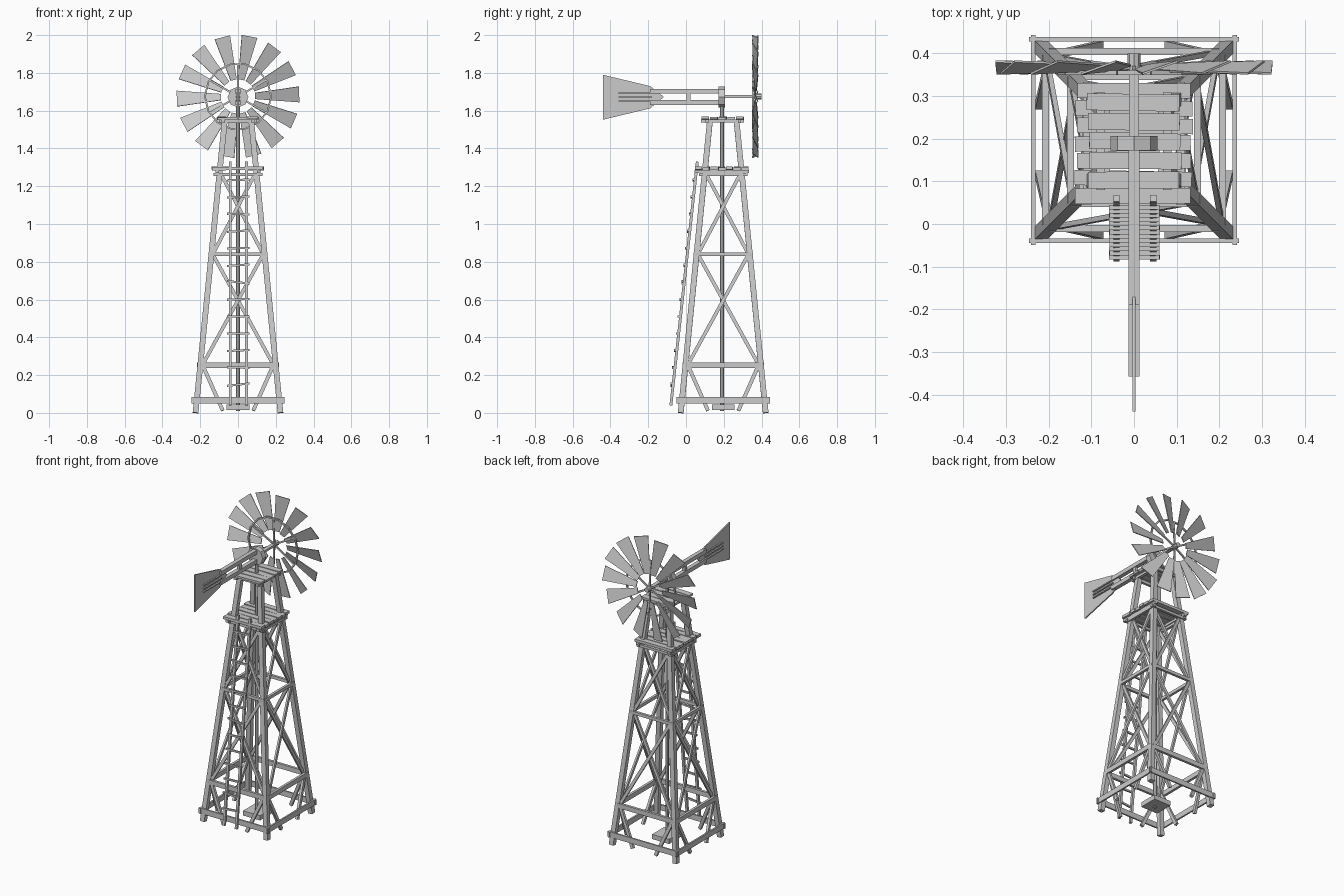
import bpy, bmesh, math, random
from mathutils import Vector, Matrix

if "Cube" in bpy.data.objects:
    bpy.data.objects.remove(bpy.data.objects["Cube"])

random.seed(4)
CY = 0.197          # tower centre line in y
HUB = Vector((0, 0.367, 1.675))


def finish(name, bm):
    bmesh.ops.recalc_face_normals(bm, faces=bm.faces)
    me = bpy.data.meshes.new(name)
    bm.to_mesh(me)
    bm.free()
    ob = bpy.data.objects.new(name, me)
    bpy.context.collection.objects.link(ob)
    return ob


def beam(bm, a, b, w, t, normal=(0, 0, 1)):
    """Box from a to b; t is the thickness along normal, w the other width."""
    a, b = Vector(a), Vector(b)
    d = (b - a).normalized()
    n = Vector(normal)
    n = (n - d * n.dot(d)).normalized()
    s = d.cross(n)
    m = Matrix((s * w, d * (b - a).length, n * t)).transposed().to_4x4()
    m.translation = (a + b) / 2
    bmesh.ops.create_cube(bm, size=1, matrix=m)


def rod(bm, a, b, r, sides=8):
    a, b = Vector(a), Vector(b)
    m = (b - a).to_track_quat('Z', 'Y').to_matrix().to_4x4()
    m.translation = (a + b) / 2
    bmesh.ops.create_cone(bm, cap_ends=True, segments=sides, radius1=r, radius2=r,
                          depth=(b - a).length, matrix=m)


def prism(bm, pts, offset):
    vs = [bm.verts.new(p) for p in pts]
    f = bm.faces.new(vs)
    ex = bmesh.ops.extrude_face_region(bm, geom=[f])['geom']
    bmesh.ops.translate(bm, vec=offset, verts=[v for v in ex if isinstance(v, bmesh.types.BMVert)])


def half(z):
    """Half spread of the tower legs at height z."""
    return 0.225 - 0.1 * z


def on_face(k, u, z, out=0.0):
    """Point on tower face k, u across from -1 to 1 leg to leg."""
    h = half(z)
    p = Matrix.Rotation(k * math.pi / 2, 3, 'Z') @ Vector((u * h, -h - out, 0))
    return (p.x, p.y + CY, z)


# Four leaning corner legs
bm = bmesh.new()
for sx in (-1, 1):
    for sy in (-1, 1):
        beam(bm, (sx * half(0), CY + sy * half(0), 0), (sx * half(1.54), CY + sy * half(1.54), 1.54),
             0.03, 0.03, (0, 1, 0))
finish("tower_legs", bm)

# Horizontal girts and diagonal braces on each face
girts, braces = bmesh.new(), bmesh.new()
for k in range(4):
    n = Matrix.Rotation(k * math.pi / 2, 3, 'Z') @ Vector((0, -1, 0))
    for z, w, t, over, out in ((0.067, 0.035, 0.01, 1.13, 0.018), (0.252, 0.03, 0.016, 1.0, 0.008),
                               (0.84, 0.02, 0.016, 1.06, 0.008), (1.262, 0.016, 0.016, 1.3, 0.015)):
        beam(girts, on_face(k, -over, z, out), on_face(k, over, z, out), w, t, n)
    for z0, z1 in ((0.25, 0.84), (0.84, 1.27)):
        for s in (-1, 1):
            o = 0.005 * s
            beam(braces, on_face(k, -s * 0.95, z0, o), on_face(k, s * 0.95, z1, o), 0.019, 0.012, n)
    for s in (-1, 1):
        beam(braces, on_face(k, s * 0.93, 0.25), on_face(k, s * 0.36, 0.012), 0.02, 0.016, n)
finish("tower_girts", girts)
finish("tower_braces", braces)

# Central pump pole and its base block
bm = bmesh.new()
rod(bm, (0, 0.19, 0.01), (0, 0.19, 1.65), 0.011)
finish("pump_pole", bm)
bm = bmesh.new()
beam(bm, (-0.06, CY, 0.03), (0.06, CY, 0.03), 0.12, 0.03)
finish("pump_base", bm)


# Plank platforms with bearers underneath
def platform(name, z, hx, y0, y1, count, t, bearer):
    bm = bmesh.new()
    step = (y1 - y0) / count
    for i in range(count):
        y = y0 + step * (i + 0.5)
        j = [random.uniform(-1, 1) for _ in range(4)]
        beam(bm, (-hx + 0.004 * j[0], y + 0.003 * j[2], z + 0.003 * j[3]),
             (hx + 0.004 * j[1], y - 0.003 * j[2], z - 0.003 * j[3]), step * 0.87, t)
    for sx in (-1, 1):
        beam(bm, (sx * bearer, y0, z - t / 2 - 0.008), (sx * bearer, y1, z - t / 2 - 0.008), 0.02, 0.016)
    finish(name, bm)


platform("lower_platform", 1.294, 0.136, 0.045, 0.333, 7, 0.017, 0.11)
platform("upper_platform", 1.56, 0.108, 0.08, 0.308, 5, 0.013, 0.078)

# Edge boards tying the leg tops together
bm = bmesh.new()
for s in (-1, 1):
    beam(bm, (-0.1, CY + s * 0.085, 1.543), (0.1, CY + s * 0.085, 1.543), 0.016, 0.018)
finish("upper_platform_ties", bm)

# Ladder leaning on the front
LA, LB = Vector((0, -0.08, 0.04)), Vector((0, 0.06, 1.33))
bm = bmesh.new()
for x in (-0.041, 0.045):
    beam(bm, LA + Vector((x, 0, 0)), LB + Vector((x, 0, 0)), 0.015, 0.015, (0, 1, 0))
finish("ladder_rails", bm)
bm = bmesh.new()
for i in range(13):
    c = LA.lerp(LB, 0.085 + i * 0.07) + Vector((0, -0.01, 0))
    tilt = random.uniform(-0.007, 0.007)
    beam(bm, c + Vector((-0.058, 0, tilt)), c + Vector((0.06, 0, -tilt)), 0.011, 0.01, (0, 1, 0))
finish("ladder_rungs", bm)

# Gear head and wheel shaft
bm = bmesh.new()
rod(bm, (0, 0.172, 1.672), (0, 0.206, 1.672), 0.055)
finish("gear_head", bm)
bm = bmesh.new()
beam(bm, (0, 0.19, 1.675), (0, 0.375, 1.675), 0.024, 0.014)
rod(bm, (0, 0.355, 1.675), (0, 0.4, 1.675), 0.015)
finish("wheel_shaft", bm)

# Wheel: fourteen pitched blades, a ring and spokes
N = 14
blades = bmesh.new()
for i in range(N):
    a = math.radians(2) + i * math.tau / N
    radial = Vector((math.cos(a), 0, math.sin(a)))
    tang = Vector((math.sin(a), 0, -math.cos(a)))
    pitch = math.radians(19)
    across = tang * math.cos(pitch) + Vector((0, 1, 0)) * math.sin(pitch)
    thick = radial.cross(across).normalized() * 0.005
    prism(blades, [HUB + radial * r + across * w - thick / 2
                   for r, w in ((0.09, -0.017), (0.324, -0.044), (0.324, 0.044), (0.09, 0.017))], thick)
finish("wheel_blades", blades)

bm = bmesh.new()
rim = [HUB + Vector((0.175 * math.cos(i * math.tau / N), -0.012, 0.175 * math.sin(i * math.tau / N)))
       for i in range(N)]
for i in range(N):
    p = rim[i]
    beam(bm, p, rim[(i + 1) % N], 0.009, 0.01, (0, 1, 0))
finish("wheel_ring", bm)
bm = bmesh.new()
for i in range(6):
    a = math.pi / 2 + i * math.tau / 6
    beam(bm, HUB, HUB + Vector((0.175 * math.cos(a), -0.01, 0.175 * math.sin(a))), 0.01, 0.008, (0, 1, 0))
finish("wheel_spokes", bm)

# Tail: twin booms, strut, centre bar and flared vane
bm = bmesh.new()
for z in (1.703, 1.643):
    beam(bm, (0, -0.19, z), (0, 0.203, z), 0.026, 0.026)
beam(bm, (0, 0.013, 1.64), (0, 0.013, 1.7), 0.02, 0.022, (0, 1, 0))
finish("tail_booms", bm)
bm = bmesh.new()
for z in (1.693, 1.672, 1.651):
    beam(bm, (0, -0.358, z), (0, -0.18, z), 0.026, 0.007)
finish("tail_vane_battens", bm)
bm = bmesh.new()
prism(bm, [(-0.004, y, z) for y, z in ((-0.44, 1.552), (-0.19, 1.612), (-0.15, 1.645), (-0.117, 1.672),
                                       (-0.15, 1.7), (-0.19, 1.73), (-0.44, 1.79))], (0.008, 0, 0))
finish("tail_vane", bm)
